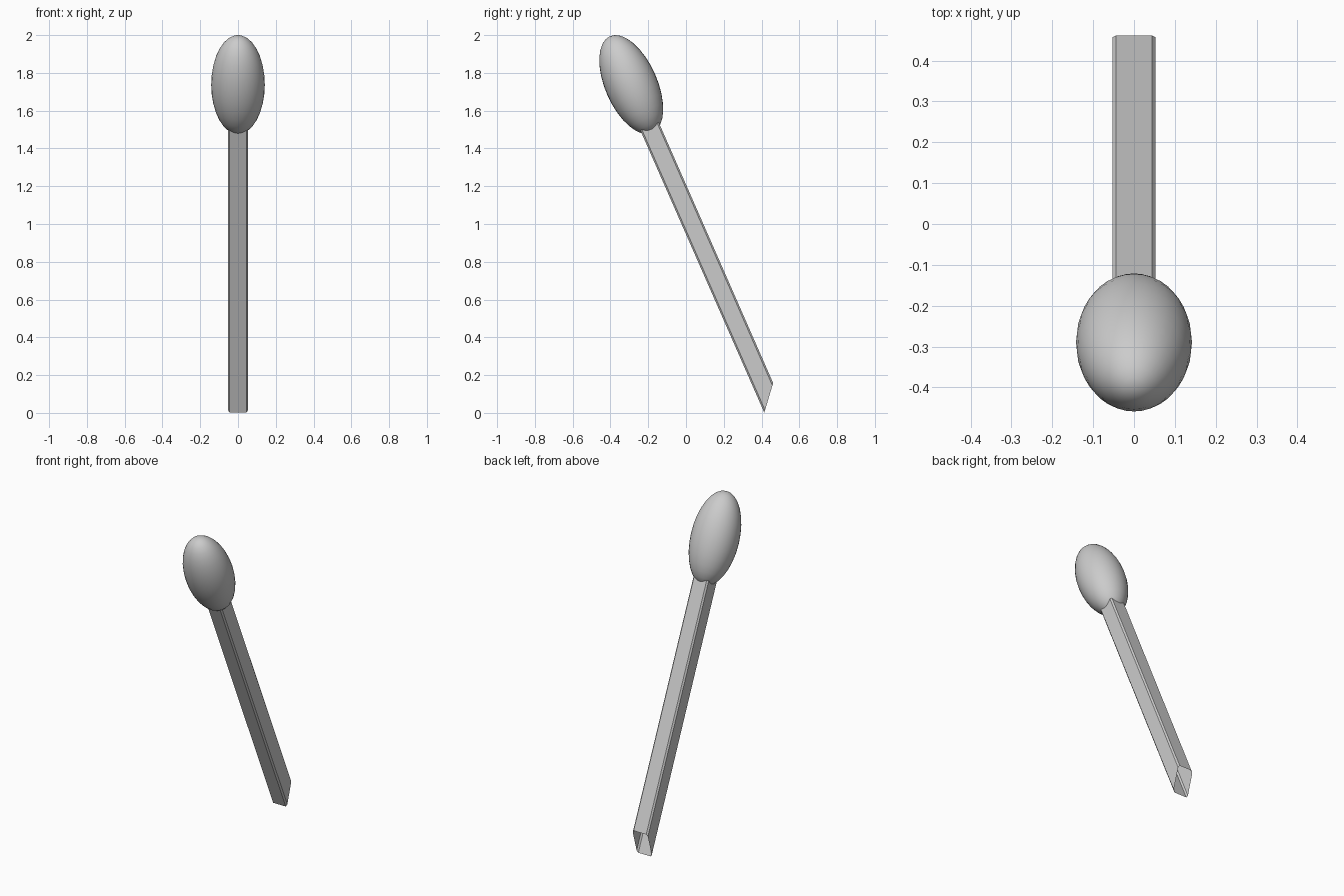
import bpy
import bmesh
import math
from mathutils import Matrix

if "Cube" in bpy.data.objects:
    bpy.data.objects.remove(bpy.data.objects["Cube"])

TILT = math.radians(23.7)
FRAME = Matrix.Translation((0, -0.29, 1.738)) @ Matrix.Rotation(TILT, 4, 'X')


def add_object(name, bm):
    bmesh.ops.recalc_face_normals(bm, faces=bm.faces)
    bm.transform(FRAME)
    mesh = bpy.data.meshes.new(name)
    bm.to_mesh(mesh)
    bm.free()
    obj = bpy.data.objects.new(name, mesh)
    bpy.context.collection.objects.link(obj)
    return obj


# Egg-shaped head, smooth shaded
bm = bmesh.new()
bmesh.ops.create_uvsphere(bm, u_segments=32, v_segments=16, radius=1)
bmesh.ops.scale(bm, vec=(0.142, 0.138, 0.28), verts=bm.verts)
head = add_object("head", bm)
for p in head.data.polygons:
    p.use_smooth = True

# Hollow square handle with chamfered corners and a slanted open lower end
W, K = 0.053, 0.044
profile = [(W, -K), (W, K), (K, W), (-K, W), (-W, K), (-W, -K), (-K, -W), (K, -W)]
bm = bmesh.new()
low = [bm.verts.new((x, y, -1.811 + 1.18 * y)) for x, y in profile]
top = [bm.verts.new((x, y, -0.22)) for x, y in profile]
for i in range(8):
    j = (i + 1) % 8
    bm.faces.new((low[i], low[j], top[j], top[i]))
add_object("handle", bm)
